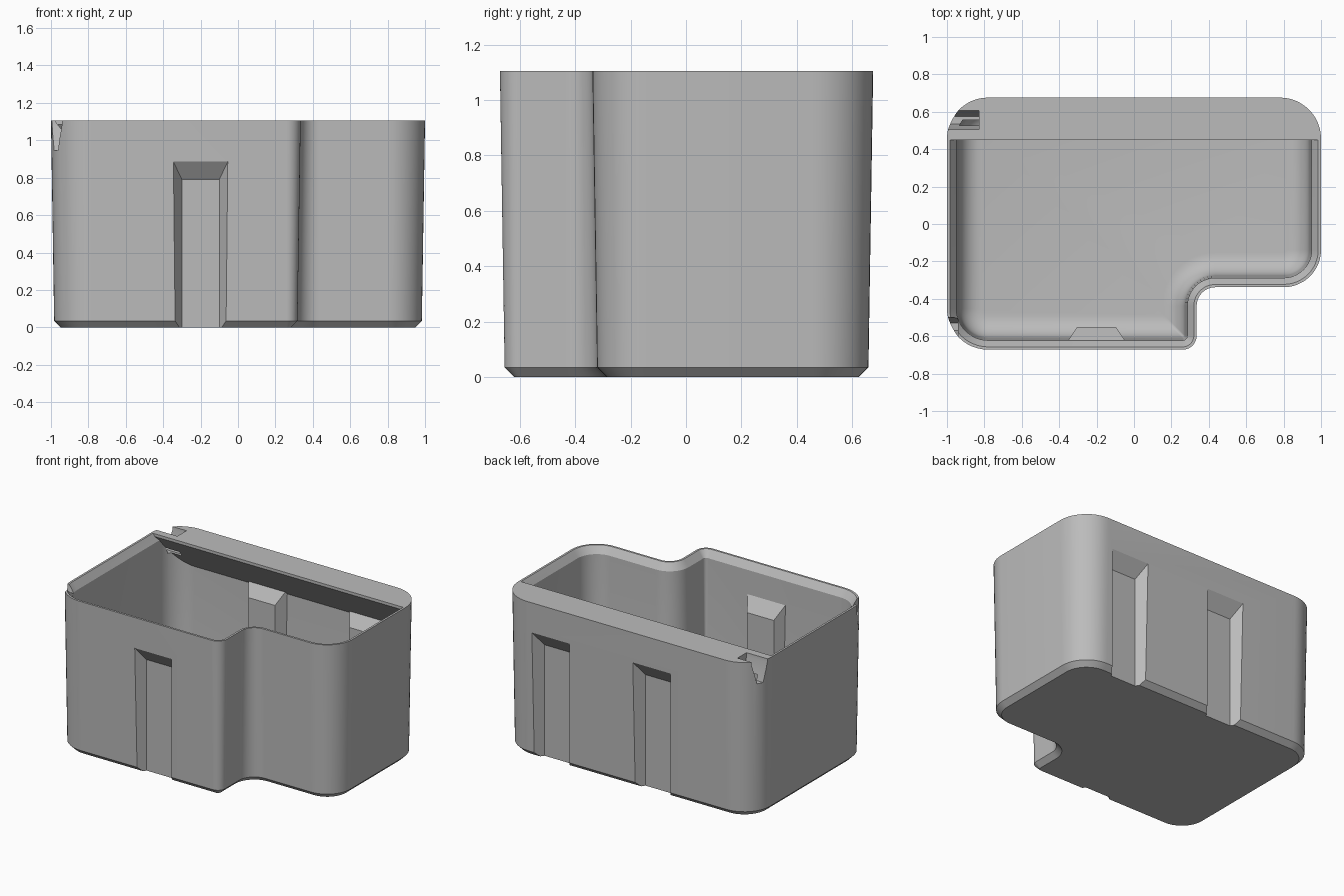
import bpy, bmesh
from math import sin, cos, pi, radians
from mathutils import Vector

cube = bpy.data.objects.get("Cube")
if cube:
    bpy.data.objects.remove(cube)

grey = bpy.data.materials.new("plain_grey")
grey.use_nodes = True
COLOUR = (0.5, 0.5, 0.5, 1)
grey.diffuse_color = COLOUR
grey.node_tree.nodes["Principled BSDF"].inputs["Base Color"].default_value = COLOUR

HEIGHT = 1.105
ARC = 12
# corner x, y, outward direction of the two sides, radius, concave flag
CORNERS = [(-1, -0.672, -1, -1, 0.22, False),
           (0.335, -0.672, 1, -1, 0.075, False),
           (0.335, -0.338, 1, -1, 0.1, True),
           (1, -0.338, 1, -1, 0.2, False),
           (1, 0.676, 1, 1, 0.22, False),
           (-1, 0.676, -1, 1, 0.22, False)]


def outline(inset):
    """Rounded stepped plan, moved inward by the inset."""
    pts = []
    for x, y, sx, sy, r, concave in CORNERS:
        x, y = x - sx * inset, y - sy * inset
        r = r + inset if concave else max(r - inset, 0.012)
        side = -1 if concave else 1
        cx, cy = x - side * sx * r, y - side * sy * r
        start = Vector((0, sy * side)) if sx * sy > 0 else Vector((sx * side, 0))
        end = Vector((sx * side, 0)) if sx * sy > 0 else Vector((0, sy * side))
        if not concave:
            start, end = end, start
        for i in range(ARC + 1):
            a = i / ARC * pi / 2
            d = start * cos(a) + end * sin(a)
            pts.append((cx + d.x * r, cy + d.y * r))
    return pts


def solid(name, rings):
    """Closed solid lofted through rings of 3D points."""
    bm = bmesh.new()
    loops = [[bm.verts.new(p) for p in ring] for ring in rings]
    n = len(loops[0])
    for low, high in zip(loops, loops[1:]):
        for i in range(n):
            j = (i + 1) % n
            bm.faces.new((low[i], low[j], high[j], high[i]))
    bm.faces.new(loops[0][::-1])
    bm.faces.new(loops[-1])
    bmesh.ops.recalc_face_normals(bm, faces=bm.faces)
    mesh = bpy.data.meshes.new(name)
    bm.to_mesh(mesh)
    bm.free()
    mesh.materials.append(grey)
    obj = bpy.data.objects.new(name, mesh)
    bpy.context.collection.objects.link(obj)
    return obj


def loft(name, levels):
    return solid(name, [[(x, y, z) for x, y in outline(inset)] for inset, z in levels])


def cut(target, tool):
    """Subtract the tool and discard it."""
    mod = target.modifiers.new("cut", 'BOOLEAN')
    mod.operation, mod.solver, mod.object = 'DIFFERENCE', 'EXACT', tool
    bpy.ops.object.select_all(action='DESELECT')
    bpy.context.view_layer.objects.active = target
    target.select_set(True)
    bpy.ops.object.modifier_apply(modifier=mod.name)
    bpy.data.objects.remove(tool)


def channel(name, x, side, face, grow, bottom):
    """Tapered upright channel with a sloping top, running in from a wall."""
    rings = []
    for t in (-1, 1):
        y = side * (face - 0.068 * t)
        half = 0.145 + grow - 0.045 * t
        top = 0.885 - 0.095 * t
        rings.append([(x - half, y, bottom), (x + half, y, bottom),
                      (x + half, y, top), (x - half, y, top)])
    return solid(name, rings)


def notch(name, y, x_end):
    """Tapered slot in the right rim."""
    section = [(-0.053, 1.2), (-0.05, 1.08), (-0.02, 0.945), (0.02, 0.945), (0.05, 1.08), (0.053, 1.2)]
    return solid(name, [[(x, y + dy, z) for dy, z in section] for x in (-1.1, x_end)])


# Outer shell with slight draft and a chamfered foot
body = loft("bin_body", [(0.052, 0), (0.017, 0.035), (0, HEIGHT)])

# Cavity: bevelled rim, drafted walls and a rounded floor edge
FLOOR, FILLET, WALL = 0.05, 0.12, 0.064
levels = []
for i in range(9):
    a = i / 8 * pi / 2
    levels.append((WALL + FILLET * (1 - sin(a)), FLOOR + FILLET * (1 - cos(a))))
levels += [(0.05, 1.055), (0.015, HEIGHT), (0.015, 1.2)]
cavity = loft("cavity", levels)

# Rear lip with a sloping underside stays solid
lip = [(0.45, 1.3), (0.45, 1.085), (0.72, 0.73), (0.9, 0.73), (0.9, 1.3)]
cut(cavity, solid("lip", [[(x, y, z) for y, z in lip] for x in (-1.2, 1.2)]))

# Channels: raised on the inside, recessed on the outside
CHANNELS = [(-0.2, -1), (-0.2, 1), (0.595, 1)]
for x, side in CHANNELS:
    cut(cavity, channel("inner_rib", x, side, 0.62, 0.005, 0))
cut(body, cavity)
for x, side in CHANNELS:
    cut(body, channel("outer_recess", x, side, 0.668, 0, -0.1))

# Rim notches
cut(body, notch("rear_notch", 0.555, -0.83))
cut(body, notch("front_notch", -0.55, -0.94))

bpy.ops.object.select_all(action='DESELECT')
body.select_set(True)
bpy.context.view_layer.objects.active = body
bpy.ops.object.shade_smooth_by_angle(angle=radians(25))
